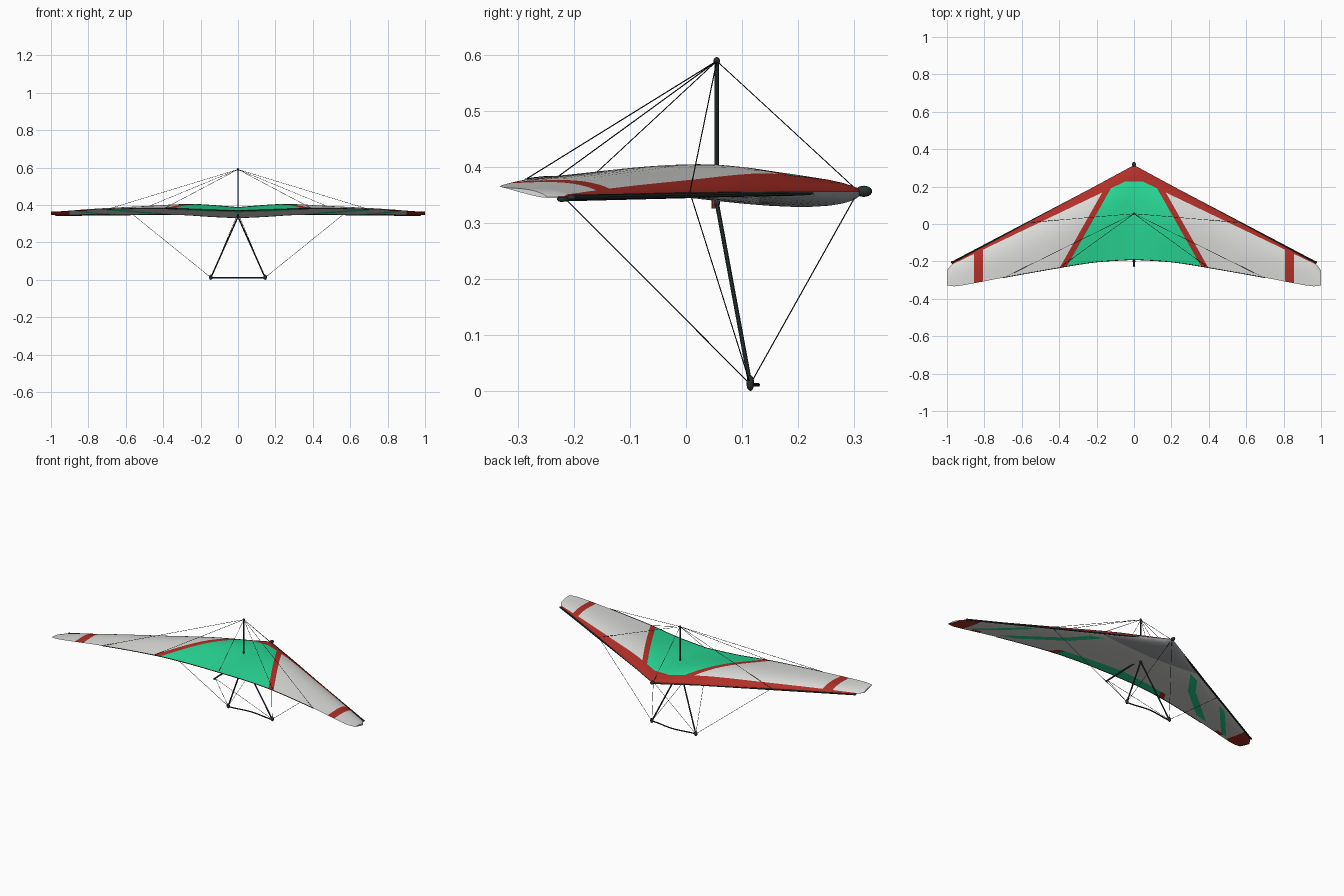
import bpy, bmesh, math

if "Cube" in bpy.data.objects:
    bpy.data.objects.remove(bpy.data.objects["Cube"])


def material(name, rgb):
    m = bpy.data.materials.new(name)
    m.diffuse_color = (*rgb, 1)
    m.use_nodes = True
    m.node_tree.nodes["Principled BSDF"].inputs["Base Color"].default_value = m.diffuse_color
    return m


WHITE = material("sail_white", (0.72, 0.72, 0.70))
RED = material("sail_red", (0.44, 0.029, 0.021))
GREEN = material("sail_green", (0.022, 0.70, 0.305))
SLATE = material("nose_underside_grey", (0.36, 0.37, 0.38))
FRAME = material("frame_dark_grey", (0.022, 0.03, 0.03))
WIRE = material("wire_black", (0.012, 0.012, 0.014))


def spline(pts, x):
    """Smooth interpolation through a few (x, value) points."""
    n = len(pts)
    slope = []
    for i in range(n):
        a, b = pts[max(i - 1, 0)], pts[min(i + 1, n - 1)]
        slope.append((b[1] - a[1]) / (b[0] - a[0]))
    for i in range(n - 1):
        (x0, y0), (x1, y1) = pts[i], pts[i + 1]
        if x <= x1 + 1e-6:
            break
    d = x1 - x0
    u = (x - x0) / d
    return ((2*u**3 - 3*u**2 + 1) * y0 + (u**3 - 2*u**2 + u) * d * slope[i]
            + (3*u**2 - 2*u**3) * y1 + (u**3 - u**2) * d * slope[i + 1])


# wing shape along the span
TE_Y = [(0, -.19), (.2, -.203), (.4, -.234), (.7, -.287), (.9, -.325), (.96, -.333), (1, -.328)]
LE_Z = [(0, .357), (.5, .355), (1, .347)]
TE_Z = [(0, .370), (.2, .376), (.4, .383), (.7, .378), (1, .364)]
CAMBER = [(0, .027), (.12, .036), (.25, .041), (.5, .028), (.8, .017), (1, .006)]
BELLY = [(0, .031), (.15, .024), (.3, .015), (.6, .008), (1, .003)]


def lead_y(x):
    y = .315 - .541 * min(x, .95)
    return y - .050 * (max(x - .95, 0) / .05) ** 1.5


def sail_point(x, t, top):
    y = lead_y(x) + t * (spline(TE_Y, x) - lead_y(x))
    z = (1 - t) * spline(LE_Z, x) + t * spline(TE_Z, x)
    if top:
        z += spline(CAMBER, x) * math.sin(math.pi * t ** .65)
    else:
        z -= spline(BELLY, x) * math.sin(math.pi * t ** .5)
    return x, y, z


# colour borders, as lines in plan view
BAND = ((0, .25), (.97, -.215))          # inner edge of the leading edge band
PANEL = ((.135, .17), (.358, -.225))     # side of the green centre panel
STRIPE = ((.172, .165), (.398, -.235))   # outer edge of the red stripe
# underside stripes: each is a pair of inner and outer edges
STRIP1A = [((.280, .128), (.411, -.049)), ((.312, .152), (.443, -.025))]
STRIP1B = [((.414, -.052), (.640, -.249)), ((.440, -.022), (.666, -.219))]
STRIP2 = [((.622, -.045), (.840, -.290)), ((.652, -.040), (.870, -.285))]
JOIN = ((0, -.037), (1, -.037))          # where the first stripe bends
NOSE = ((0, .13), (1, .13))              # rear of the grey nose underside
TIP = [((v, 0), (v, -1)) for v in (.807, .856, .90)]


def side(line, p):
    """Positive on the outboard / forward side of a line."""
    (ax, ay), (bx, by) = line
    return (p.x - ax) * (ay - by) + (p.y - ay) * (bx - ax)


def sail_colour(p, top):
    t = (lead_y(p.x) - p.y) / (lead_y(p.x) - spline(TE_Y, p.x))
    if not top and p.x > .90:
        return 1
    if top or t > .85:   # the rear edge is a single layer of cloth
        if side(BAND, p) > 0:
            return 1
        if side(PANEL, p) < 0:
            return 2 if p.y < .228 else 1
        return 1 if side(STRIPE, p) < 0 or .807 < p.x < .856 else 0
    if p.y > .13 and p.x < .3:
        return 3
    for a, b in (STRIP1A if p.y > -.037 else STRIP1B, STRIP2):
        if side(a, p) > 0 > side(b, p) and t > .1:
            return 2
    return 0


def smooth(ob):
    bpy.ops.object.select_all(action='DESELECT')
    ob.select_set(True)
    bpy.context.view_layer.objects.active = ob
    bpy.ops.object.shade_smooth_by_angle(angle=math.radians(35))


# sail: rings of upper and lower surface, cut along the colour borders
ts = sorted([.5 * (1 - math.cos(math.pi * i / 18)) for i in range(19)] + [.85])
xs = [i * .04 for i in range(24)] + [.95, .962, .972, .982, .99, .996, 1]
bm = bmesh.new()
rings = []
for x in xs:
    ring = [bm.verts.new(sail_point(x, t, True)) for t in reversed(ts)]
    ring += [bm.verts.new(sail_point(x, t, False)) for t in ts[1:-1]]
    rings.append(ring)
for a, b in zip(rings, rings[1:]):
    for k in range(len(a)):
        j = (k + 1) % len(a)
        bm.faces.new((a[k], b[k], b[j], a[j]))
bm.faces.new(list(reversed(rings[-1])))
for (a, b) in [BAND, PANEL, STRIPE, JOIN, NOSE, ((0, .228), (1, .228)),
               *STRIP1A, *STRIP1B, *STRIP2, *TIP]:
    bmesh.ops.bisect_plane(bm, geom=bm.verts[:] + bm.edges[:] + bm.faces[:], dist=1e-5,
                           plane_co=(*a, 0), plane_no=(a[1] - b[1], b[0] - a[0], 0))
bm.normal_update()
for f in bm.faces:
    if abs(f.normal.x) < .9:
        f.material_index = sail_colour(f.calc_center_median(), f.normal.z > 0)
me = bpy.data.meshes.new("sail")
bm.to_mesh(me)
bm.free()
for m in (WHITE, RED, GREEN, SLATE):
    me.materials.append(m)
sail = bpy.data.objects.new("sail", me)
bpy.context.collection.objects.link(sail)
smooth(sail)
mir = sail.modifiers.new("mirror", 'MIRROR')
mir.use_clip = True


def tubes(name, paths, r, mat, res=2):
    """Round tubes along one or more paths, as one mesh."""
    cu = bpy.data.curves.new(name, 'CURVE')
    cu.dimensions = '3D'
    cu.bevel_depth, cu.bevel_resolution, cu.use_fill_caps = r, res, True
    for path in paths:
        s = cu.splines.new('POLY')
        s.points.add(len(path) - 1)
        for p, co in zip(s.points, path):
            p.co = (*co, 1)
    cu.materials.append(mat)
    ob = bpy.data.objects.new(name, cu)
    bpy.context.collection.objects.link(ob)
    bpy.ops.object.select_all(action='DESELECT')
    ob.select_set(True)
    bpy.context.view_layer.objects.active = ob
    bpy.ops.object.convert(target='MESH')
    smooth(bpy.context.object)


def ball(name, loc, scale, mat):
    bpy.ops.mesh.primitive_uv_sphere_add(segments=16, ring_count=10, radius=1, location=loc)
    ob = bpy.context.object
    ob.name, ob.scale = name, scale
    ob.data.materials.append(mat)
    smooth(ob)


def both(path):
    """A path and its mirror image."""
    return [path, [(-x, y, z) for x, y, z in path]]


post_top, apex = (0, .055, .59), (0, .055, .337)
corner, nose, tail = (.145, .115, .012), (0, .308, .357), (0, -.215, .343)
joint = (.57, .007, .355)

# airframe
tubes("keel", [[(0, -.228, .343), (0, .325, .357)]], .0042, FRAME)
tubes("leading_edge_tubes", both([(0, .306, .356), (.972, -.205, .346)]), .0048, FRAME)
tubes("kingpost", [[(0, .055, .34), post_top]], .004, FRAME)
tubes("control_frame_uprights", both([apex, corner]), .004, FRAME)
tubes("base_bar", [[(.0145 * i, .113 + .016 * math.cos(math.pi * i / 20) ** 2, .011)
                    for i in range(-10, 11)]], .0035, FRAME)
te = [(i * .05, spline(TE_Y, abs(i * .05)), spline(TE_Z, abs(i * .05))) for i in range(-14, 15)]
tubes("trailing_edge_cord", [te], .0018, WIRE, 1)

# fittings
ball("nose_cap", (0, .318, .357), (.010, .015, .010), FRAME)
ball("keel_end", (0, -.222, .343), (.005, .009, .005), FRAME)
ball("kingpost_cap", (0, .055, .590), (.006, .006, .007), FRAME)
ball("apex_joint", apex, (.007, .006, .008), FRAME)
for s in (1, -1):
    ball("base_corner", (s * .145, .115, .014), (.010, .007, .014), FRAME)
    ball("leading_edge_end", (s * .972, -.205, .346), (.006, .008, .005), FRAME)
tubes("hang_strap", [[(0, .05, .326), (0, .05, .346)]], .004, RED)

# rigging wires
upper = [[post_top, nose], [post_top, (0, -.18, .372)]]
for end in (joint, (.39, -.228, .384), (.69, -.284, .380)):
    upper += both([post_top, end])
lower = []
for end in (joint, nose, tail):
    lower += both([corner, end])
tubes("upper_wires", upper, .001, WIRE, 1)
tubes("lower_wires", lower, .001, WIRE, 1)
